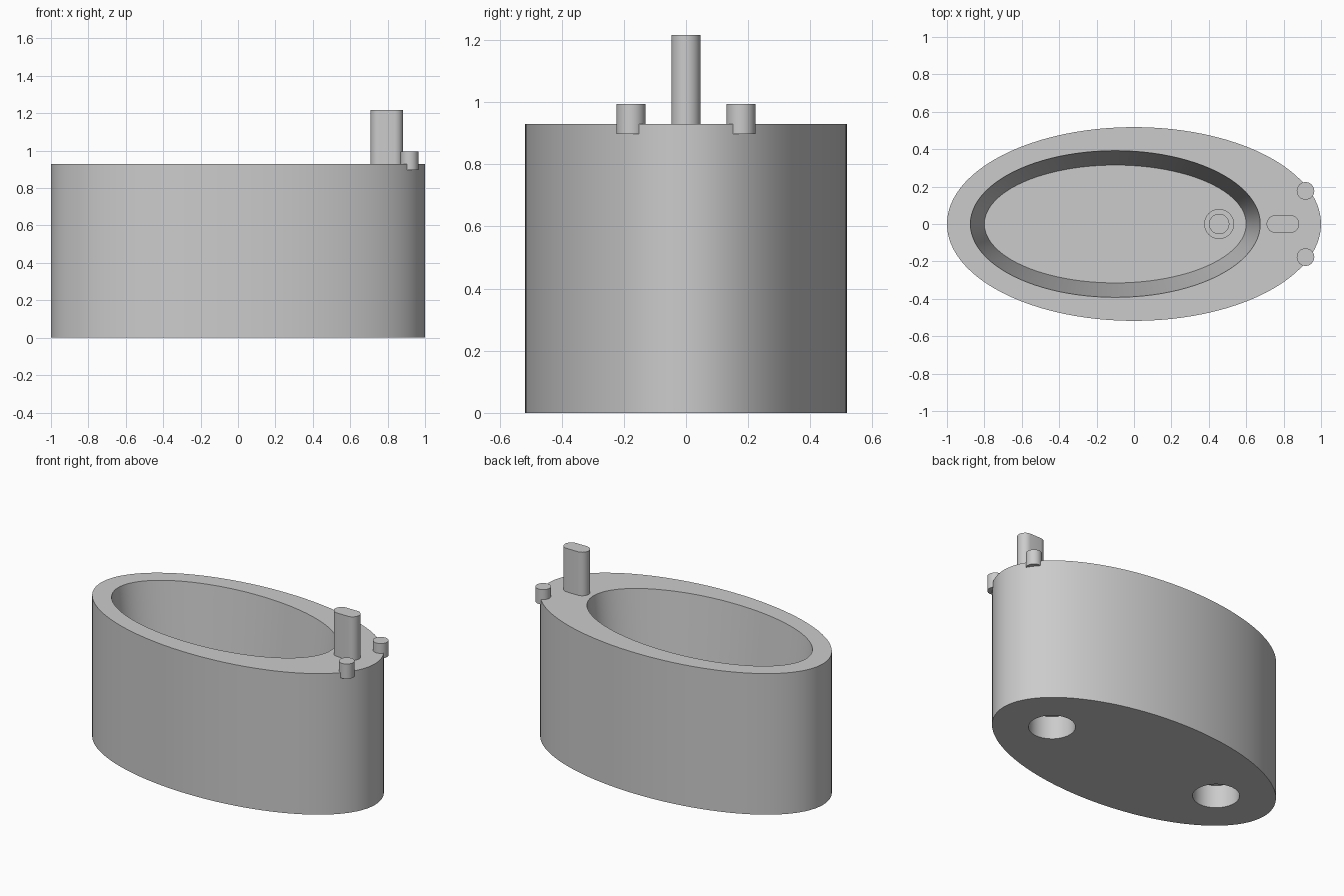
import bpy
import bmesh
from math import cos, sin, pi, radians

cube = bpy.data.objects.get("Cube")
if cube:
    bpy.data.objects.remove(cube, do_unlink=True)

grey = bpy.data.materials.new("light_grey")
grey.use_nodes = True
grey.diffuse_color = (0.6, 0.6, 0.6, 1)
grey.node_tree.nodes["Principled BSDF"].inputs["Base Color"].default_value = (0.6, 0.6, 0.6, 1)

RIM, FLOOR = 0.93, 0.2


def ellipse(cx, cy, rx, ry, n):
    return [(cx + rx * cos(2 * pi * i / n), cy + ry * sin(2 * pi * i / n)) for i in range(n)]


def stadium(cx, half, r, n=16):
    """Outline with straight sides and two round ends."""
    ends = []
    for side in (1, -1):
        for i in range(n + 1):
            a = -side * pi / 2 + side * pi * i / n if side > 0 else pi / 2 + pi * i / n
            ends.append((cx + side * half + r * cos(a), r * sin(a)))
    return ends


def loft(name, rings):
    """Skin a stack of (outline, z) rings and cap both ends."""
    bm = bmesh.new()
    loops = [[bm.verts.new((x, y, z)) for x, y in pts] for pts, z in rings]
    for a, b in zip(loops, loops[1:]):
        for i in range(len(a)):
            j = (i + 1) % len(a)
            bm.faces.new((a[i], a[j], b[j], b[i]))
    bm.faces.new(loops[0][::-1])
    bm.faces.new(loops[-1])
    bmesh.ops.recalc_face_normals(bm, faces=bm.faces)
    mesh = bpy.data.meshes.new(name)
    bm.to_mesh(mesh)
    bm.free()
    mesh.materials.append(grey)
    obj = bpy.data.objects.new(name, mesh)
    bpy.context.collection.objects.link(obj)
    return obj


def activate(obj):
    bpy.ops.object.select_all(action='DESELECT')
    obj.select_set(True)
    bpy.context.view_layer.objects.active = obj


def smooth(obj):
    activate(obj)
    bpy.ops.object.shade_smooth_by_angle(angle=radians(30))


# Tub: outer wall, flat rim and tapered basin in one skin
N = 96
outer = ellipse(0, 0, 1, 0.518, N)
tub = loft("tub", [(outer, 0), (outer, RIM),
                   (ellipse(-0.1, 0, 0.775, 0.392, N), RIM),
                   (ellipse(-0.1, 0, 0.7, 0.315, N), FLOOR)])

# Two round sockets in the underside
for x in (-0.63, 0.63):
    disc = ellipse(x, 0, 0.138, 0.138, 48)
    cutter = loft("socket_cutter", [(disc, -0.1), (disc, 0.15)])
    cutter.hide_render = True
    cut = tub.modifiers.new("socket", 'BOOLEAN')
    cut.operation = 'DIFFERENCE'
    cut.solver = 'EXACT'
    cut.object = cutter
    activate(tub)
    bpy.ops.object.modifier_apply(modifier=cut.name)
    bpy.data.objects.remove(cutter, do_unlink=True)
smooth(tub)

# Drain ring with a shallow recess
ring = ellipse(0.455, 0, 0.08, 0.08, 48)
hole = ellipse(0.455, 0, 0.052, 0.052, 48)
smooth(loft("drain", [(ring, FLOOR - 0.01), (ring, FLOOR + 0.02),
                      (hole, FLOOR + 0.02), (hole, FLOOR + 0.005)]))

# Spout post
post = stadium(0.796, 0.04, 0.047)
smooth(loft("spout", [(post, RIM - 0.02), (post, 1.217)]))

# Tap knobs overhanging the rim
for side, y in (("left", 0.177), ("right", -0.177)):
    knob = ellipse(0.917, y, 0.047, 0.047, 32)
    smooth(loft("tap_" + side, [(knob, 0.897), (knob, 0.995)]))
